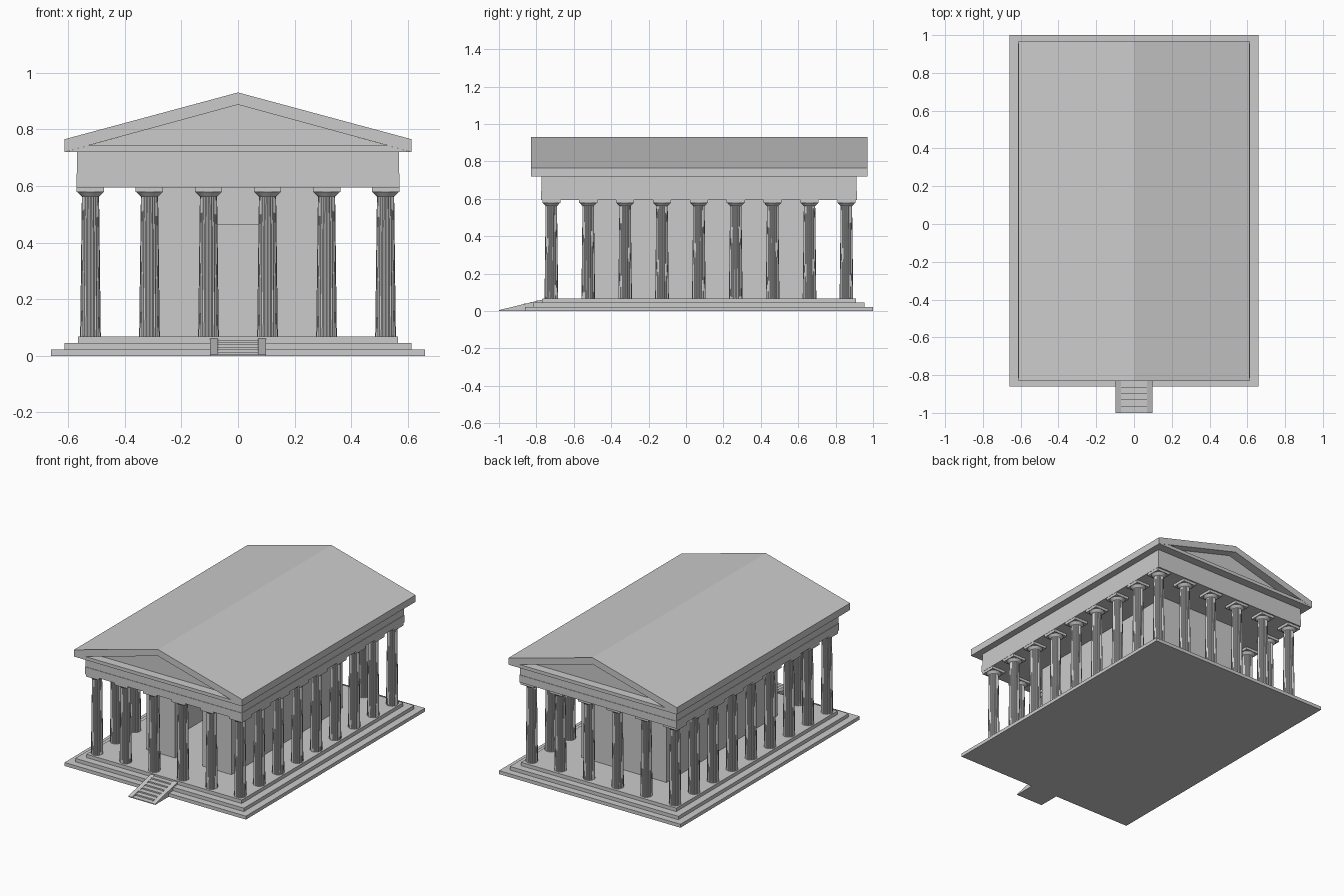
import bpy, bmesh
from math import cos, sin, pi

if "Cube" in bpy.data.objects:
    bpy.data.objects.remove(bpy.data.objects["Cube"])

YC = 0.07  # centre of the temple along y (stairs stick out in front)


def finish(bm, name):
    bmesh.ops.recalc_face_normals(bm, faces=bm.faces)
    me = bpy.data.meshes.new(name)
    bm.to_mesh(me)
    bm.free()
    ob = bpy.data.objects.new(name, me)
    bpy.context.collection.objects.link(ob)
    return ob


def add_box(bm, x0, x1, y0, y1, z0, z1):
    vs = bmesh.ops.create_cube(bm, size=1)['verts']
    for v in vs:
        v.co = ((x0 + x1) / 2 + v.co.x * (x1 - x0),
                (y0 + y1) / 2 + v.co.y * (y1 - y0),
                (z0 + z1) / 2 + v.co.z * (z1 - z0))


def box(name, *dims):
    bm = bmesh.new()
    add_box(bm, *dims)
    return finish(bm, name)


def prism(name, points, axis, a, b):
    """Extrude a profile along x (points are y,z) or y (points are x,z)."""
    bm = bmesh.new()
    place = (lambda p, t: (t, p[0], p[1])) if axis == 'x' else (lambda p, t: (p[0], t, p[1]))
    face = bm.faces.new([bm.verts.new(place(p, a)) for p in points])
    new = bmesh.ops.extrude_face_region(bm, geom=[face])['geom']
    for v in new:
        if isinstance(v, bmesh.types.BMVert):
            v.co['xyz'.index(axis)] = b
    return finish(bm, name)


# Three-step platform
for i, (hx, hy) in enumerate([(0.66, 0.93), (0.613, 0.885), (0.565, 0.838)]):
    box(f"platform_step_{i + 1}", -hx, hx, YC - hy, YC + hy, i * 0.0227, (i + 1) * 0.0227)

# Front stairs with sloping side walls
N = 7
RUN, RISE = 0.235 / N, 0.06 / N
stairs = [(-0.765, 0.0), (-1.0, 0.0)]
for i in range(N):
    stairs += [(-1.0 + i * RUN, (i + 0.6) * RISE), (-1.0 + (i + 1) * RUN, (i + 0.6) * RISE)]
prism("stairs", stairs, 'x', -0.072, 0.072)
cheek = [(-1.0, 0.0), (-1.0, 0.005), (-0.765, 0.062), (-0.765, 0.0)]
for side, name in ((-1, "left"), (1, "right")):
    prism(f"stair_wall_{name}", cheek, 'x', side * 0.07, side * 0.098)


# Fluted column with round echinus and square abacus
def column_mesh():
    bm = bmesh.new()
    flutes = 20

    def ring(r, z, depth):
        n = flutes * 2
        return [bm.verts.new((r * (1 - depth * (i % 2)) * cos(2 * pi * i / n),
                              r * (1 - depth * (i % 2)) * sin(2 * pi * i / n), z)) for i in range(n)]

    rings = [ring(*p) for p in [(0.0365, 0.068, 0.08), (0.0305, 0.562, 0.08),
                                (0.034, 0.565, 0), (0.046, 0.578, 0)]]
    for a, b in zip(rings, rings[1:]):
        for i in range(len(a)):
            j = (i + 1) % len(a)
            bm.faces.new((a[i], a[j], b[j], b[i]))
    bm.faces.new(rings[0])
    bm.faces.new(rings[-1])
    add_box(bm, -0.0485, 0.0485, -0.0485, 0.0485, 0.578, 0.595)
    return finish(bm, "column_1")


# Colonnade: 6 across, 9 deep, perimeter only
xs = [-0.521 + i * 0.2084 for i in range(6)]
ys = [YC - 0.79 + i * 0.1972 for i in range(9)]
spots = [(x, y) for i, x in enumerate(xs) for j, y in enumerate(ys) if i in (0, 5) or j in (0, 8)]
first = column_mesh()
first.location = (*spots[0], 0)
for k, (x, y) in enumerate(spots[1:], 2):
    ob = bpy.data.objects.new(f"column_{k}", first.data)
    ob.location = (x, y, 0)
    bpy.context.collection.objects.link(ob)

# Inner chamber: hollow room with a front doorway
X, Y0, Y1, T = 0.31, -0.51, 0.645, 0.04
Z0, Z1, DOOR, DTOP = 0.068, 0.595, 0.1, 0.462
box("chamber_back_wall", -X, X, Y1 - T, Y1, Z0, Z1)
box("chamber_left_wall", -X, -X + T, Y0 + T, Y1 - T, Z0, Z1)
box("chamber_right_wall", X - T, X, Y0 + T, Y1 - T, Z0, Z1)
front = [(-X, Z0), (-DOOR, Z0), (-DOOR, DTOP), (DOOR, DTOP), (DOOR, Z0), (X, Z0), (X, Z1), (-X, Z1)]
prism("chamber_front_wall", front, 'y', Y0, Y0 + T)

# Beam layers above the columns
box("architrave", -0.571, 0.571, YC - 0.845, YC + 0.845, 0.595, 0.643)
box("frieze", -0.568, 0.568, YC - 0.842, YC + 0.842, 0.643, 0.72)

# Horizontal cornice, recessed gable walls and roof slabs
prism("cornice", [(-0.611, 0.72), (0.611, 0.72), (0.531, 0.742), (-0.531, 0.742)],
      'y', YC - 0.899, YC + 0.899)
prism("gable", [(-0.531, 0.742), (0.531, 0.742), (0, 0.887)], 'y', YC - 0.842, YC + 0.842)
prism("roof", [(-0.612, 0.72), (-0.612, 0.765), (0, 0.93), (0.612, 0.765), (0.612, 0.72), (0, 0.887)],
      'y', YC - 0.9, YC + 0.9)
